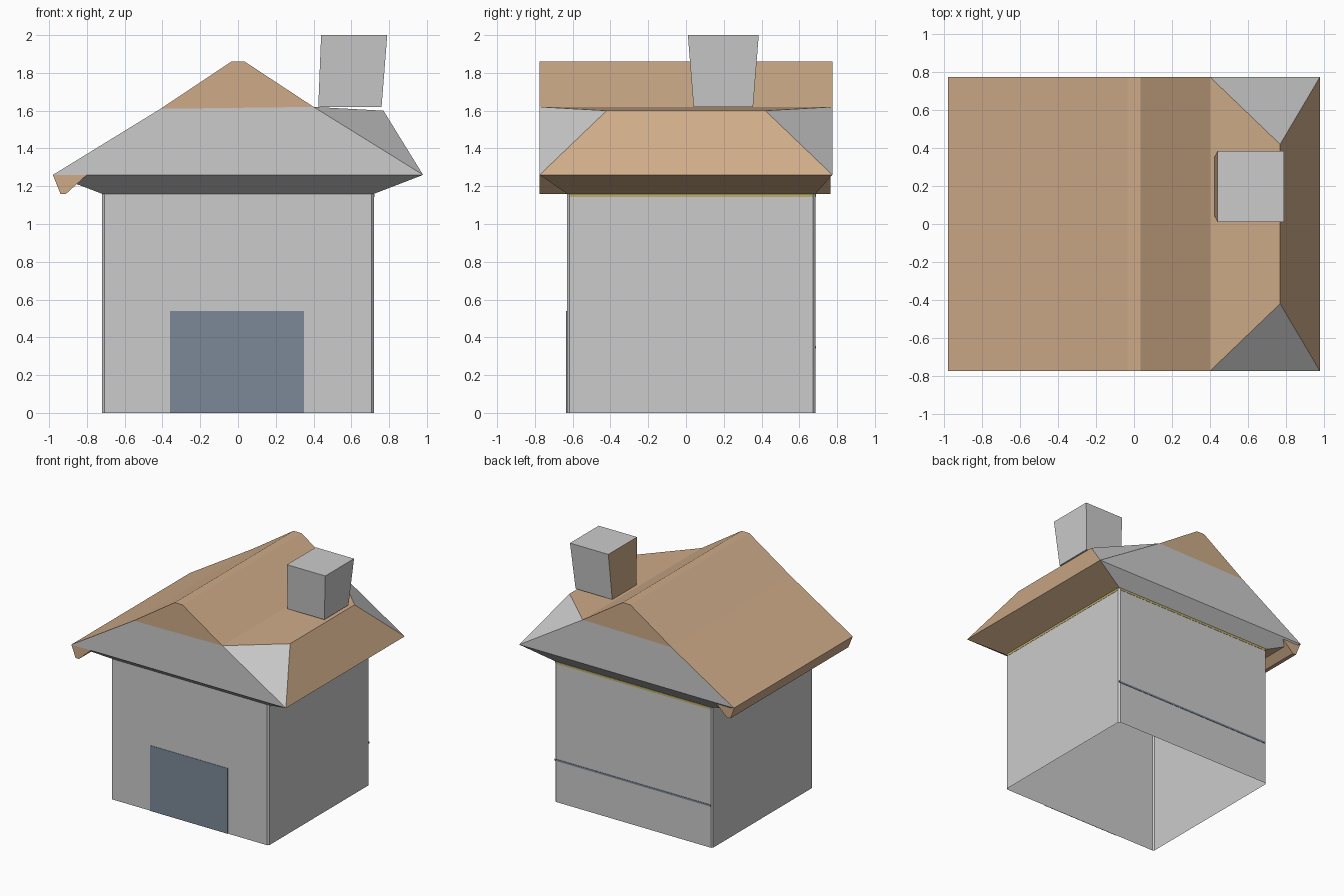
import bpy, bmesh

if "Cube" in bpy.data.objects:
    bpy.data.objects.remove(bpy.data.objects["Cube"])


def material(name, rgb):
    m = bpy.data.materials.new(name)
    m.diffuse_color = (*rgb, 1)
    m.use_nodes = True
    m.node_tree.nodes["Principled BSDF"].inputs["Base Color"].default_value = m.diffuse_color
    return m


GREY = None
TAN = material("tan", (0.62, 0.41, 0.25))
BLUE = material("slate_blue", (0.20, 0.25, 0.31))
YELLOW = material("ochre", (0.50, 0.42, 0.14))


def build(name, polys, mats):
    """polys: list of (points, material slot); welds shared corners."""
    bm = bmesh.new()
    for pts, slot in polys:
        f = bm.faces.new([bm.verts.new(p) for p in pts])
        f.material_index = slot
    bmesh.ops.remove_doubles(bm, verts=bm.verts, dist=1e-4)
    bmesh.ops.recalc_face_normals(bm, faces=bm.faces)
    me = bpy.data.meshes.new(name)
    bm.to_mesh(me)
    bm.free()
    for m in mats:
        me.materials.append(m)
    ob = bpy.data.objects.new(name, me)
    bpy.context.collection.objects.link(ob)
    return ob


def loft(a, b, slots):
    """Side quads between two matching closed loops."""
    n = len(a)
    return [((a[i], a[(i + 1) % n], b[(i + 1) % n], b[i]), slots[i]) for i in range(n)]


def rect(x0, x1, y0, y1, z):
    # edge order: front, right, back, left
    return [(x0, y0, z), (x1, y0, z), (x1, y1, z), (x0, y1, z)]


WX, Y0, Y1, EAVE = 0.72, -0.63, 0.685, 1.16
RX, RY, RZ = 0.98, 0.775, 1.26

# Walls: open tube with narrow chamfered corners
c = 0.012


def wall_loop(z):
    return [(-WX + c, Y0, z), (WX - c, Y0, z), (WX, Y0 + c, z), (WX, Y1 - c, z),
            (WX - c, Y1, z), (-WX + c, Y1, z), (-WX, Y1 - c, z), (-WX, Y0 + c, z)]


build("walls", loft(wall_loop(0), wall_loop(EAVE), [0] * 8), [GREY])

# Roof shell: ridge profile, chopped right side, sloping soffit
ridge = (-0.035, 1.86), (0.035, 1.86)
left_knee, right_knee = (-0.41, 1.61), (0.40, 1.62)
profile = [(-RX, RZ), left_knee, *ridge, right_knee]
polys = []
for (xa, za), (xb, zb) in zip(profile, profile[1:]):
    polys.append((((xa, -RY, za), (xb, -RY, zb), (xb, RY, zb), (xa, RY, za)), 1))


def at_y(p, y):
    return (p[0], y, p[1])


hip = 0.42
shoulder = (0.77, 1.60)
foot = (RX, RZ)
for s in (-1, 1):
    y = s * RY
    # gable top, gable base and hip triangle
    polys.append(([at_y(p, y) for p in (left_knee, *ridge, right_knee)], 1))
    polys.append(([at_y(p, y) for p in ((-RX, RZ), left_knee, right_knee, foot)], 0))
    polys.append(((at_y(right_knee, y), at_y(shoulder, s * hip), at_y(foot, y)), 0))
for upper, yu, lower, yl in ((right_knee, RY, shoulder, hip), (shoulder, hip, foot, RY)):
    polys.append(((at_y(upper, -yu), at_y(lower, -yl), at_y(lower, yl), at_y(upper, yu)), 1))
polys += loft(rect(-WX, WX, Y0, Y1, EAVE), rect(-RX, RX, -RY, RY, RZ), [0, 1, 0, 1])
build("roof", polys, [GREY, TAN])

# Overhanging lip along the left eave
lip = [(-RX, RZ), (-0.94, 1.16), (-0.91, 1.16), (-0.80, RZ)]
front = [at_y(p, -RY) for p in lip]
back = [at_y(p, RY - 0.01) for p in lip]
build("left_eave_lip", loft(front, back, [0] * 4) + [(front, 0), (back, 0)], [TAN])

# Chimney, flaring upward, with a tan inner side
low = rect(0.425, 0.76, 0.04, 0.355, 1.62)
high = rect(0.44, 0.79, 0.01, 0.385, 2.0)
build("chimney", loft(low, high, [0, 0, 0, 1]) + [(low, 0), (high, 0)], [GREY, TAN])


def panel(name, x0, x1, y0, y1, z0, z1, mat):
    a, b = rect(x0, x1, y0, y1, z0), rect(x0, x1, y0, y1, z1)
    build(name, loft(a, b, [0] * 4) + [(a, 0), (b, 0)], [mat])


# Door, back band and trim under the eaves
panel("door", -0.36, 0.35, Y0 - 0.004, Y0 - 0.001, 0, 0.54, BLUE)
panel("back_band", -WX + c, WX, Y1 + 0.001, Y1 + 0.004, 0.34, 0.355, BLUE)
panel("back_trim", -WX + c, WX - c, Y1 + 0.001, Y1 + 0.003, 1.142, EAVE, YELLOW)
panel("right_trim", WX + 0.001, WX + 0.003, Y0 + c, Y1 - c, 1.142, EAVE, YELLOW)
